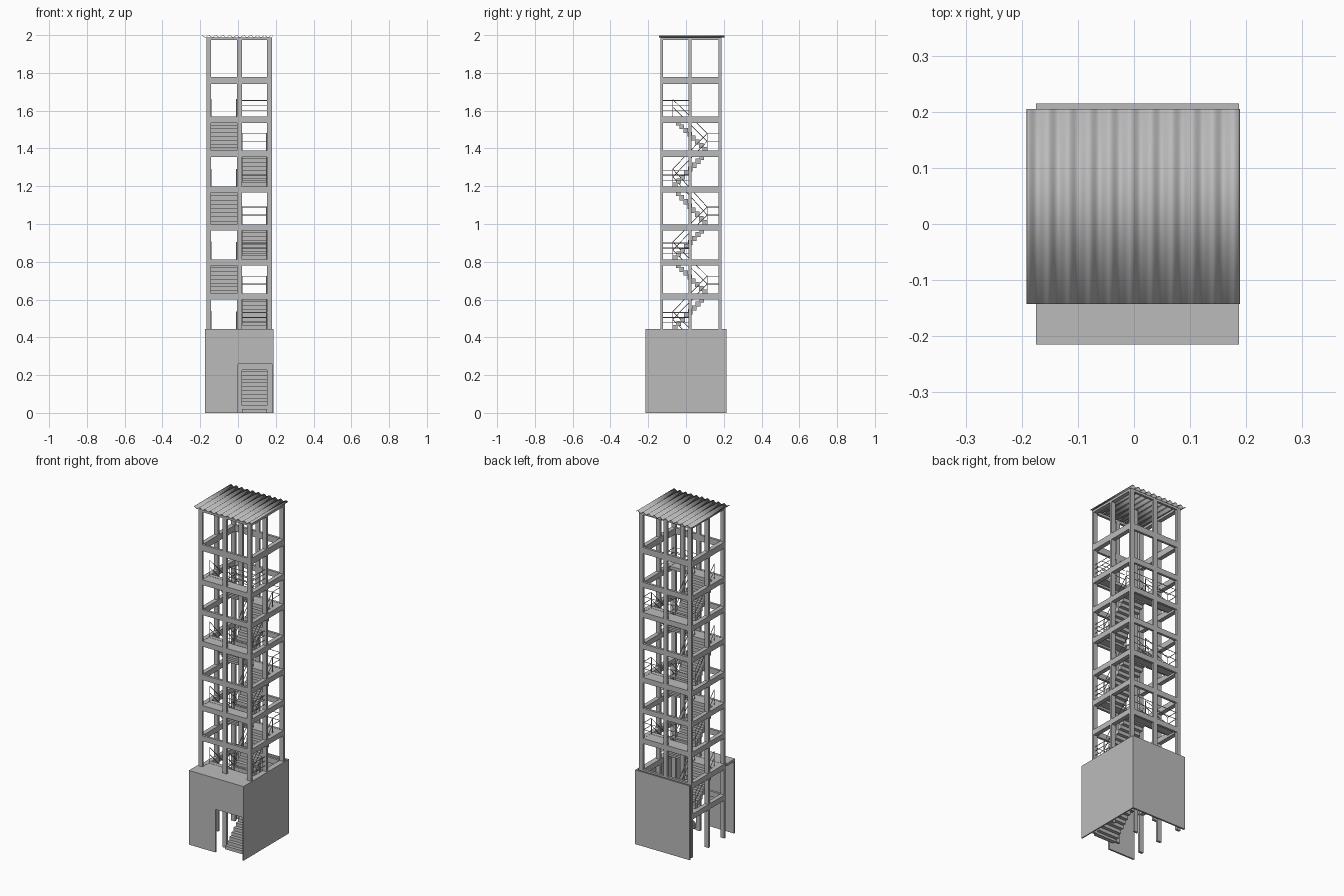
import bpy, bmesh, math
from mathutils import Vector, Matrix

old = bpy.data.objects.get("Cube")
if old:
    bpy.data.objects.remove(old)

grey = bpy.data.materials.new("concrete_grey")
grey.use_nodes = True
COL = (0.5, 0.5, 0.5, 1)
grey.diffuse_color = COL
grey.node_tree.nodes["Principled BSDF"].inputs["Base Color"].default_value = COL


def box(bm, x0, x1, y0, y1, z0, z1):
    m = Matrix.Translation(((x0 + x1) / 2, (y0 + y1) / 2, (z0 + z1) / 2))
    m = m @ Matrix.Diagonal((x1 - x0, y1 - y0, z1 - z0, 1))
    bmesh.ops.create_cube(bm, size=1, matrix=m)


def bar(bm, a, b, r=0.0018):
    a, b = Vector(a), Vector(b)
    d = b - a
    m = Matrix.Translation((a + b) / 2) @ d.to_track_quat("Z", "Y").to_matrix().to_4x4()
    bmesh.ops.create_cone(bm, cap_ends=True, segments=6, radius1=r, radius2=r,
                          depth=d.length, matrix=m)


def finish(bm, name):
    me = bpy.data.meshes.new(name)
    bm.to_mesh(me)
    bm.free()
    ob = bpy.data.objects.new(name, me)
    bpy.context.collection.objects.link(ob)
    me.materials.append(grey)
    return ob


# Main dimensions
POST_X = (-0.155, 0.007, 0.167)
POST_Y = (-0.129, 0.021, 0.18)
HX, HY = 0.013, 0.007
X0, X1 = POST_X[0] - HX, POST_X[2] + HX
Y0, Y1 = POST_Y[0] - HY, POST_Y[2] + HY
FRONT = (0.445, 0.813, 1.199, 1.568)
BACK = (0.26, 0.632, 0.998, 1.388)
STAIR_F, STAIR_B = -0.07, 0.112
LEFT = (X0 + 2 * HX, -0.006)
RIGHT = (0.02, X1 - 2 * HX)

# Posts
bm = bmesh.new()
for x in POST_X:
    for y in POST_Y:
        box(bm, x - HX, x + HX, y - HY, y + HY, 0, 1.985)
finish(bm, "posts")

# Ring beams at every level, thinner ones under the roof
bm = bmesh.new()
rings = [(z, 0.032) for z in FRONT + BACK] + [(1.777, 0.037), (1.987, 0.014)]
for top, h in rings:
    for y in (POST_Y[0], POST_Y[2]):
        box(bm, X0, X1, y - HY, y + HY, top - h, top)
    for x in (POST_X[0], POST_X[2]):
        box(bm, x - HX, x + HX, Y0, Y1, top - h, top)
finish(bm, "ring_beams")

# Landings
bm = bmesh.new()
for z in FRONT:
    box(bm, X0, X1, Y0, STAIR_F, z - 0.02, z - 0.001)
for z in BACK:
    box(bm, X0, X1, STAIR_B, Y1, z - 0.02, z - 0.001)
finish(bm, "landings")


# Stair flights as stacked steps
def flight(bm, xs, ya, yb, za, zb, n):
    run, rise = (yb - ya) / n, (zb - za) / n
    for i in range(n):
        y, z = ya + i * run, za + (i + 1) * rise
        lo, hi = sorted((y, y + run * 1.2))
        box(bm, *xs, lo, hi, max(0, z - rise * 1.3), z)


bm = bmesh.new()
flight(bm, RIGHT, -0.15, STAIR_B, 0, BACK[0], 13)
for i, top in enumerate(FRONT):
    flight(bm, LEFT, STAIR_B, STAIR_F, BACK[i], top, 9)
    if i + 1 < len(BACK):
        flight(bm, RIGHT, STAIR_F, STAIR_B, top, BACK[i + 1], 9)
finish(bm, "stair_flights")

# Flight handrails: sloping bars with end posts
bm = bmesh.new()


def slope_rail(x, ya, yb, za, zb):
    for h in (0.05, 0.092):
        bar(bm, (x, ya, za + h), (x, yb, zb + h))
    for y, z in ((ya, za), ((ya + yb) / 2, (za + zb) / 2), (yb, zb)):
        bar(bm, (x, y, z), (x, y, z + 0.092))


for i, top in enumerate(FRONT):
    for x in (LEFT[0] + 0.003, LEFT[1] - 0.002):
        slope_rail(x, STAIR_B, STAIR_F, BACK[i], top)
    if i + 1 < len(BACK):
        for x in (RIGHT[0] + 0.003, RIGHT[1] - 0.003):
            slope_rail(x, STAIR_F, STAIR_B, top, BACK[i + 1])
finish(bm, "flight_rails")

# Landing guard rails
bm = bmesh.new()
for z in BACK:
    for h in (0.05, 0.092):
        bar(bm, (X0, POST_Y[2], z + h), (X1, POST_Y[2], z + h))
        for x in (LEFT[0], RIGHT[1]):
            bar(bm, (x, STAIR_B, z + h), (x, POST_Y[2], z + h))
for z in FRONT:
    for h in (0.032, 0.06, 0.086):
        bar(bm, (POST_X[1], POST_Y[0], z + h), (POST_X[2], POST_Y[0], z + h))
        bar(bm, (POST_X[2], POST_Y[0], z + h), (POST_X[2], POST_Y[1], z + h))
# guard closing the top landing
for h in (0.032, 0.06, 0.086):
    bar(bm, (POST_X[1], STAIR_F, FRONT[-1] + h), (POST_X[2], STAIR_F, FRONT[-1] + h))
finish(bm, "landing_rails")

# Base walls: front with doorway, left side and back; the right side stays open
BX0, BX1, BY, T, H = -0.175, 0.187, 0.215, 0.01, 0.445
bm = bmesh.new()
box(bm, BX0, 0, -BY, -BY + T, 0, H)
box(bm, 0, BX1, -BY, -BY + T, 0.258, H)
box(bm, BX1 - T * 0.7, BX1, -BY, BY, 0, H)
box(bm, BX0, BX1, BY - T, BY, 0, H)
finish(bm, "base_walls")

# Slab bridging the front wall to the tower
bm = bmesh.new()
box(bm, BX0, BX1 - T * 0.7, -BY + T, Y0, H - 0.015, H)
finish(bm, "base_front_slab")

# Corrugated roof sheet
bm = bmesh.new()
RX0, RX1, N, PITCH = -0.191, 0.188, 124, 0.0368
rows = []
for i in range(N + 1):
    x = RX0 + (RX1 - RX0) * i / N
    z = 1.993 + 0.005 * math.cos(2 * math.pi * (x - RX0) / PITCH)
    rows.append([bm.verts.new((x, y, z)) for y in (-0.143, 0.205)])
for a, b in zip(rows, rows[1:]):
    bm.faces.new((a[0], b[0], b[1], a[1]))
roof = finish(bm, "corrugated_roof")
sheet = roof.modifiers.new("thickness", "SOLIDIFY")
sheet.thickness = 0.002
sheet.offset = 0
bpy.context.view_layer.objects.active = roof
roof.select_set(True)
bpy.ops.object.shade_smooth_by_angle()
